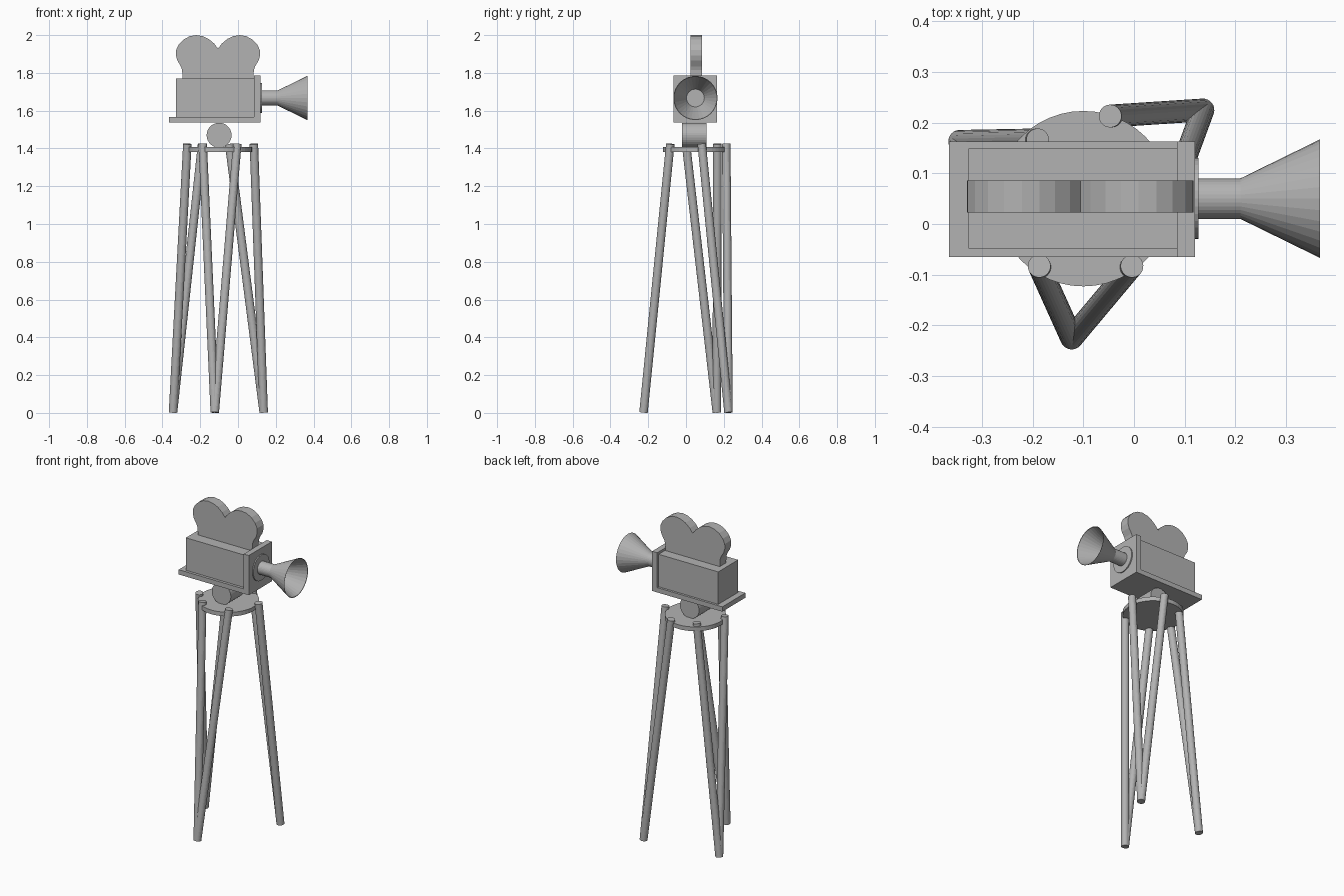
import bpy, bmesh, math
from mathutils import Vector

if "Cube" in bpy.data.objects:
    bpy.data.objects.remove(bpy.data.objects["Cube"])

grey = bpy.data.materials.new("plain grey")
grey.diffuse_color = (0.45, 0.45, 0.45, 1)
grey.use_nodes = True
grey.node_tree.nodes["Principled BSDF"].inputs["Base Color"].default_value = grey.diffuse_color


def make(name, bm):
    bmesh.ops.recalc_face_normals(bm, faces=bm.faces[:])
    me = bpy.data.meshes.new(name)
    bm.to_mesh(me)
    bm.free()
    me.materials.append(grey)
    ob = bpy.data.objects.new(name, me)
    bpy.context.collection.objects.link(ob)
    return ob


def prism(name, profile, y0, y1):
    """Extrude an (x, z) profile along y."""
    bm = bmesh.new()
    face = bm.faces.new([bm.verts.new((x, y0, z)) for x, z in profile])
    ext = bmesh.ops.extrude_face_region(bm, geom=[face])
    verts = [v for v in ext["geom"] if isinstance(v, bmesh.types.BMVert)]
    bmesh.ops.translate(bm, verts=verts, vec=(0, y1 - y0, 0))
    return make(name, bm)


def rod(name, a, b, r, sides=32):
    """Capped cylinder between two points."""
    a, b = Vector(a), Vector(b)
    bm = bmesh.new()
    bmesh.ops.create_cone(bm, cap_ends=True, segments=sides, radius1=r,
                          radius2=r, depth=(b - a).length)
    ob = make(name, bm)
    ob.location = (a + b) / 2
    ob.rotation_euler = (b - a).to_track_quat('Z', 'Y').to_euler()
    return ob


def turned(name, profile, cy, cz, sides=32):
    """Revolve an (x, radius) profile about a line along x; both ends are capped."""
    bm = bmesh.new()
    rings = []
    for x, r in profile:
        rings.append([bm.verts.new((x, cy + r * math.cos(t), cz + r * math.sin(t)))
                      for t in (2 * math.pi * i / sides for i in range(sides))])
    for p, q in zip(rings, rings[1:]):
        for i in range(sides):
            j = (i + 1) % sides
            bm.faces.new((p[i], p[j], q[j], q[i]))
    bm.faces.new(rings[0])
    bm.faces.new(rings[-1])
    return make(name, bm)


CX, CY = -0.10, 0.05   # tripod centre
LZ = 1.667             # lens height

# Camera box and its L-shaped base with front plate
prism("camera_body", [(-0.327, 1.56), (0.09, 1.56), (0.09, 1.77), (-0.327, 1.77)],
      -0.048, 0.149)
prism("base_and_front_plate",
      [(-0.365, 1.537), (0.12, 1.537), (0.12, 1.785), (0.085, 1.785),
       (0.085, 1.567), (-0.365, 1.567)], -0.065, 0.163)

# Double-lobed film magazine, mirrored half profile
half = [(0.02, 1.955), (0.05, 1.98), (0.08, 1.994), (0.115, 2.0), (0.15, 1.994),
        (0.182, 1.977), (0.208, 1.95), (0.222, 1.92), (0.223, 1.893),
        (0.215, 1.865), (0.197, 1.835), (0.19, 1.815), (0.187, 1.765)]
mx = -0.106
prism("film_magazine",
      [(mx, 1.928)] + [(mx + d, z) for d, z in half]
      + [(mx - d, z) for d, z in reversed(half)], 0.023, 0.086)

# Lens ring, and barrel with flared hollow hood
turned("lens_ring", [(0.115, 0.08), (0.127, 0.08)], CY, LZ)
turned("lens_hood", [(0.12, 0.04), (0.21, 0.04), (0.367, 0.117),
                     (0.366, 0.114), (0.228, 0.047)], CY, LZ)

# Pivot drum and tripod plate
rod("pivot_drum", (CX, -0.022, 1.47), (CX, 0.108, 1.47), 0.066)
rod("tripod_plate", (CX, CY, 1.382), (CX, CY, 1.408), 0.173, 48)

# Three splayed leg pairs: foot, then two tops
legs = [((-0.123, -0.225), (-0.187, -0.083), (-0.004, -0.083)),
        ((0.136, 0.225), (-0.047, 0.213), (0.084, 0.083)),
        ((-0.344, 0.163), (-0.19, 0.166), (-0.268, 0.0))]
for n, (foot, *tops) in enumerate(legs):
    for m, top in enumerate(tops):
        rod(f"tripod_leg_{n + 1}_{'ab'[m]}", (*foot, 0.003), (*top, 1.424), 0.0225, 24)
